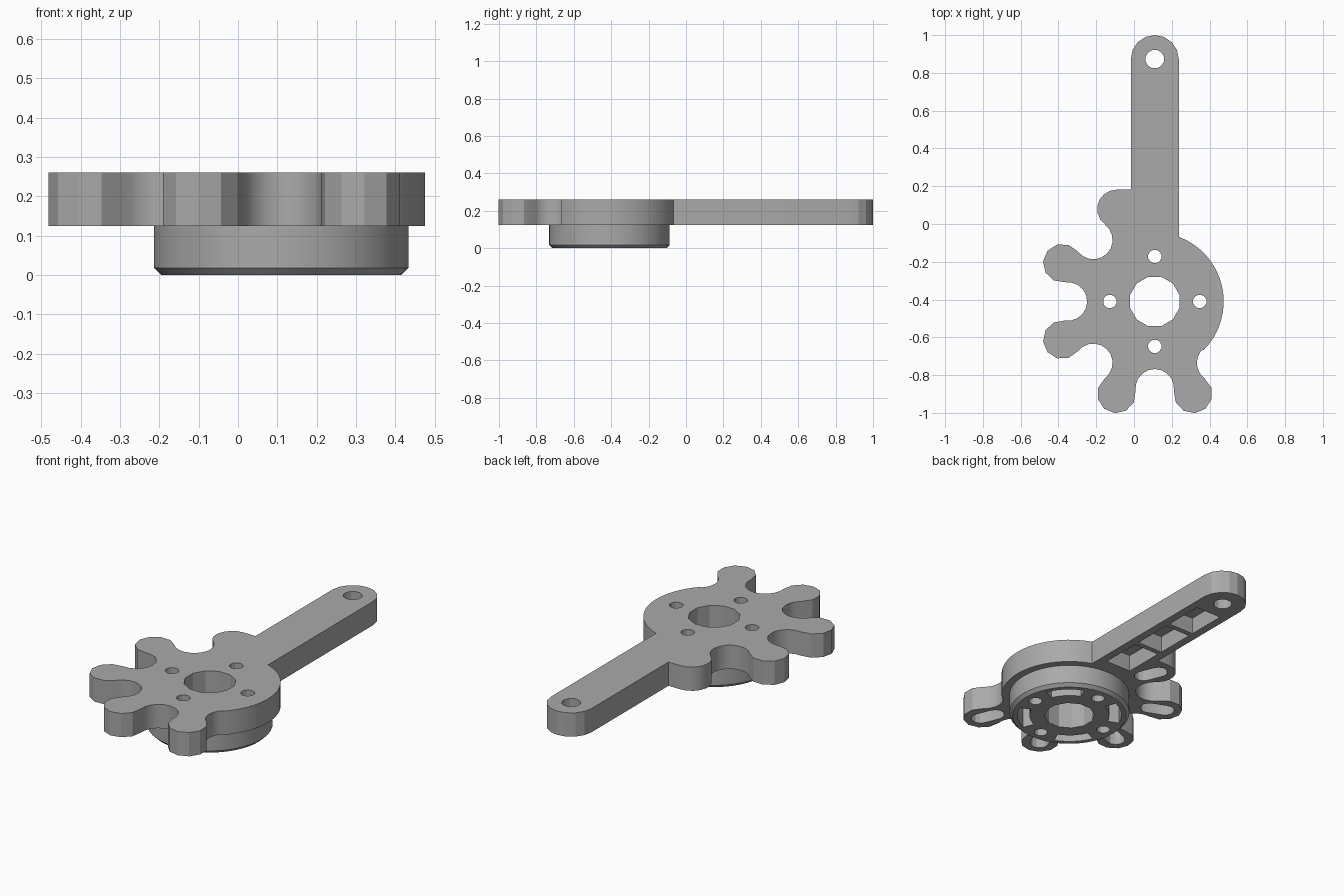
import bpy, bmesh
from math import radians, degrees, cos, sin, atan2, acos, tau
from mathutils import Vector

if "Cube" in bpy.data.objects:
    bpy.data.objects.remove(bpy.data.objects["Cube"])

HUB = Vector((0.11, -0.41))
EYE = Vector((0.11, 0.873))
PLATE_BOTTOM, PLATE_TOP, POCKET_TOP = 0.125, 0.26, 0.22
DISC_R, TOOTH_R, ARM_HALF = 0.365, 0.102, 0.127


def polar(angle, r, centre=HUB):
    a = radians(angle)
    return centre + Vector((cos(a), sin(a))) * r


def arc(centre, r, start, end, steps):
    return [polar(start + (end - start) * i / steps, r, centre) for i in range(steps + 1)]


def heading(a, b):
    return degrees(atan2(b.y - a.y, b.x - a.x))


def prism(bm, points, z0, z1):
    clean = [p for i, p in enumerate(points) if (p - points[i - 1]).length > 0.001]
    face = bm.faces.new([bm.verts.new((p.x, p.y, z0)) for p in clean])
    top = bmesh.ops.extrude_face_region(bm, geom=[face])["geom"]
    verts = [v for v in top if isinstance(v, bmesh.types.BMVert)]
    bmesh.ops.translate(bm, verts=verts, vec=(0, 0, z1 - z0))


def make_object(name, bm):
    bmesh.ops.recalc_face_normals(bm, faces=bm.faces)
    mesh = bpy.data.meshes.new(name)
    bm.to_mesh(mesh)
    bm.free()
    obj = bpy.data.objects.new(name, mesh)
    bpy.context.collection.objects.link(obj)
    return obj


def combine(obj, tool, operation):
    tool.hide_render = True
    mod = obj.modifiers.new(operation, "BOOLEAN")
    mod.operation, mod.solver, mod.object = operation, "EXACT", tool
    bpy.context.view_layer.update()
    graph = bpy.context.evaluated_depsgraph_get()
    result = bpy.data.meshes.new_from_object(obj.evaluated_get(graph))
    obj.modifiers.clear()
    obj.data = result
    bpy.data.objects.remove(tool)


# Plate outline: alternating tooth and gap arcs, disc edge, rounded arm
teeth = [112.5 + 45 * i for i in range(5)]
outline = []
for t in teeth:
    tooth = polar(t, 0.53)
    before, after = polar(t - 22.5, 0.46), polar(t + 22.5, 0.46)
    start = 90 if t == teeth[0] else heading(tooth, before) % 360
    end = heading(tooth, after) % 360
    if end < start:
        end += 360
    outline += arc(tooth, TOOTH_R, start, end, 7)
    start = heading(after, tooth) % 360
    following = HUB if t == teeth[-1] else polar(t + 45, 0.53)
    end = heading(after, following) % 360
    if end > start:
        end -= 360
    outline += arc(after, TOOTH_R, start, end, 10)
outline += arc(HUB, DISC_R, 315, 360 + degrees(acos(ARM_HALF / DISC_R)), 16)
outline += arc(EYE, ARM_HALF, 0, 180, 8)
outline.append(Vector((HUB.x - ARM_HALF, polar(teeth[0], 0.53).y + TOOTH_R)))

bm = bmesh.new()
prism(bm, outline, PLATE_BOTTOM, PLATE_TOP)
body = make_object("toothed_arm", bm)

# Round hub with a chamfered lower edge
bm = bmesh.new()
rings = []
for r, z in ((0.305, 0), (0.323, 0.018), (0.323, 0.18)):
    rings.append([bm.verts.new((*polar(i * 360 / 48, r), z)) for i in range(48)])
for low, high in zip(rings, rings[1:]):
    for i in range(48):
        bm.faces.new((low[i - 1], low[i], high[i], high[i - 1]))
bm.faces.new(rings[0])
bm.faces.new(rings[-1])
combine(body, make_object("hub", bm), "UNION")

# Through holes: bore, four screw holes, arm eye
bm = bmesh.new()
for centre, r in [(HUB, 0.135), (EYE, 0.05)] + [(polar(a, 0.238), 0.036) for a in (0, 90, 180, 270)]:
    prism(bm, arc(centre, r, 15, 345, 11), -0.1, 0.4)

# Hub pockets between the screw holes
for a in (45, 135, 225, 315):
    prism(bm, arc(HUB, 0.28, a - 22, a + 22, 6) + arc(HUB, 0.215, a + 22, a - 22, 6), -0.1, POCKET_TOP)

# Rounded slots under the teeth
for t in teeth:
    slot = arc(polar(t, 0.54), 0.05, t - 90, t + 90, 6) + arc(polar(t, 0.45), 0.05, t + 90, t + 270, 6)
    prism(bm, slot, 0.05, POCKET_TOP)

# Pockets under the arm, separated by cross ribs
for y0, y1 in ((0.0, 0.235), (0.265, 0.495), (0.525, 0.755)):
    prism(bm, [Vector((HUB.x + sx * 0.08, y)) for sx, y in ((-1, y0), (1, y0), (1, y1), (-1, y1))],
          0.05, POCKET_TOP)
combine(body, make_object("hole_cutter", bm), "DIFFERENCE")

# Single grey material
grey = bpy.data.materials.new("grey")
grey.use_nodes = True
colour = (0.4, 0.4, 0.4, 1)
grey.diffuse_color = colour
grey.node_tree.nodes["Principled BSDF"].inputs["Base Color"].default_value = colour
body.data.materials.clear()
body.data.materials.append(grey)
for poly in body.data.polygons:
    poly.material_index = 0

bpy.ops.object.select_all(action="DESELECT")
body.select_set(True)
bpy.context.view_layer.objects.active = body
bpy.ops.object.shade_smooth_by_angle(angle=radians(22))
